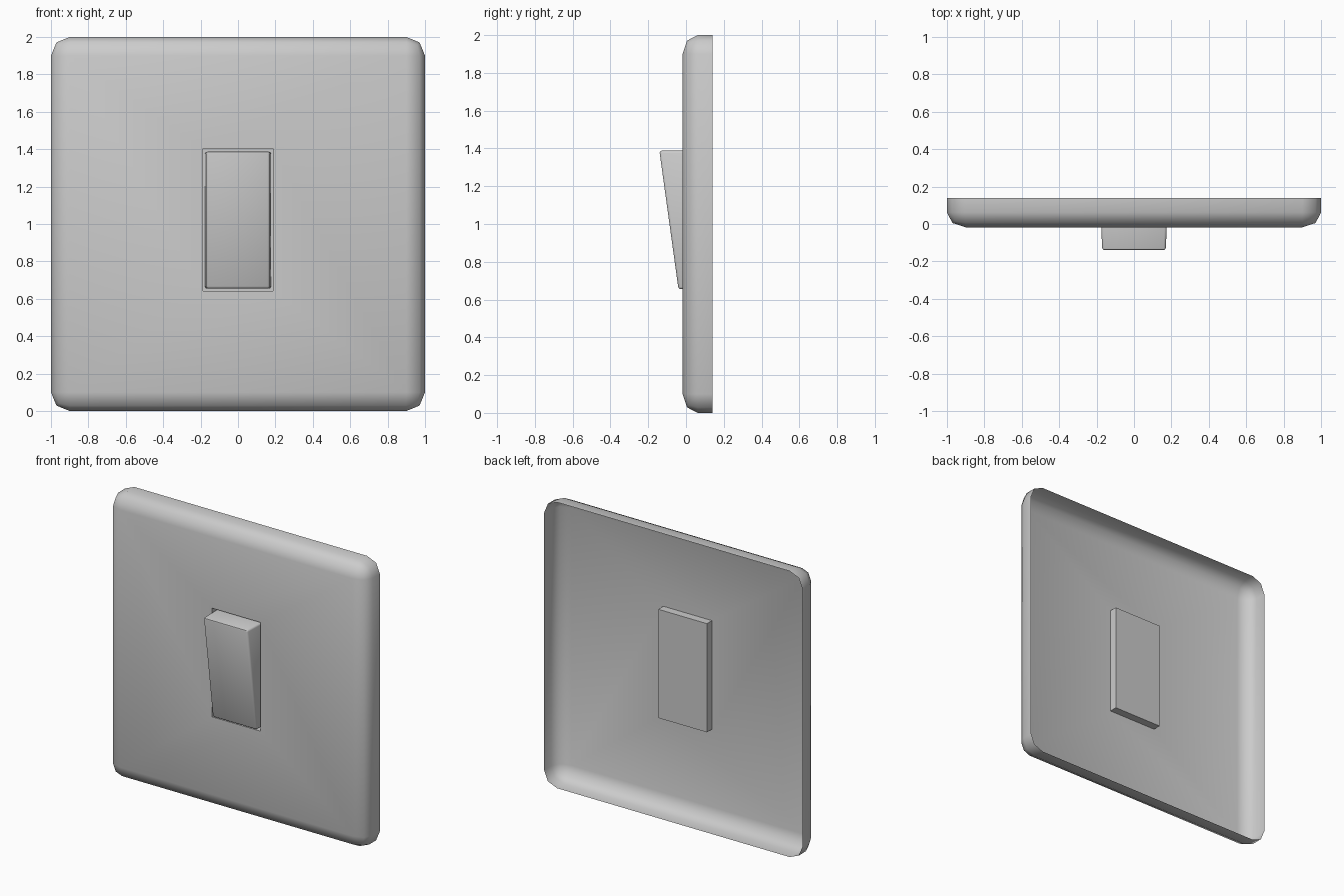
import bpy, bmesh, math

if "Cube" in bpy.data.objects:
    bpy.data.objects.remove(bpy.data.objects["Cube"])


def finish(bm, name, angle):
    bmesh.ops.recalc_face_normals(bm, faces=bm.faces)
    # front face decides the outward direction of an open shell
    front = min(bm.faces, key=lambda f: f.calc_center_median().y)
    if front.normal.y > 0:
        bmesh.ops.reverse_faces(bm, faces=bm.faces)
    me = bpy.data.meshes.new(name)
    bm.to_mesh(me)
    bm.free()
    ob = bpy.data.objects.new(name, me)
    bpy.context.collection.objects.link(ob)
    bpy.ops.object.select_all(action='DESELECT')
    bpy.context.view_layer.objects.active = ob
    ob.select_set(True)
    bpy.ops.object.shade_smooth_by_angle(angle=math.radians(angle))
    return ob


FRONT, BACK, FLOOR = -0.018, 0.14, 0.038
SQUASH = 0.8   # front rounding is shallower in y than in x and z

# Wall plate: open-backed rounded shell
bm = bmesh.new()
bmesh.ops.create_cube(bm, size=2)
depth = (BACK - FRONT) / SQUASH
for v in bm.verts:
    v.co.y = 0 if v.co.y < 0 else depth
    v.co.z += 1
back = max(bm.faces, key=lambda f: f.calc_center_median().y)
bmesh.ops.delete(bm, geom=[back], context='FACES_ONLY')
edges = [e for e in bm.edges if any(v.co.y < 0.01 for v in e.verts)]
bmesh.ops.bevel(bm, geom=edges, offset=0.1, segments=2, profile=0.5, affect='EDGES')
for v in bm.verts:
    v.co.y = FRONT + v.co.y * SQUASH

# Pocket sunk into the plate for the rocker
face = max(bm.faces, key=lambda f: f.calc_area() * abs(f.normal.y))
for y in (FRONT, FLOOR):
    bmesh.ops.inset_individual(bm, faces=[face], thickness=0.02)
    for v in face.verts:
        v.co = (math.copysign(0.188, v.co.x), y, 1.023 + math.copysign(0.38, v.co.z - 1.023))
finish(bm, "wall_plate", 60)

# Rocker: bevelled wedge tilted out at the top
bm = bmesh.new()
bmesh.ops.create_cube(bm, size=2)
for v in bm.verts:
    top, front = v.co.z > 0, v.co.y < 0
    v.co.x *= 0.17 if front else 0.177
    v.co.z = 1.388 if top else 0.655
    v.co.y = (-0.141 if top else -0.04) if front else FLOOR - 0.005
edges = [e for e in bm.edges if any(v.co.y < 0 for v in e.verts)]
bmesh.ops.bevel(bm, geom=edges, offset=0.012, segments=2, profile=0.5, affect='EDGES')
finish(bm, "rocker_switch", 50)
